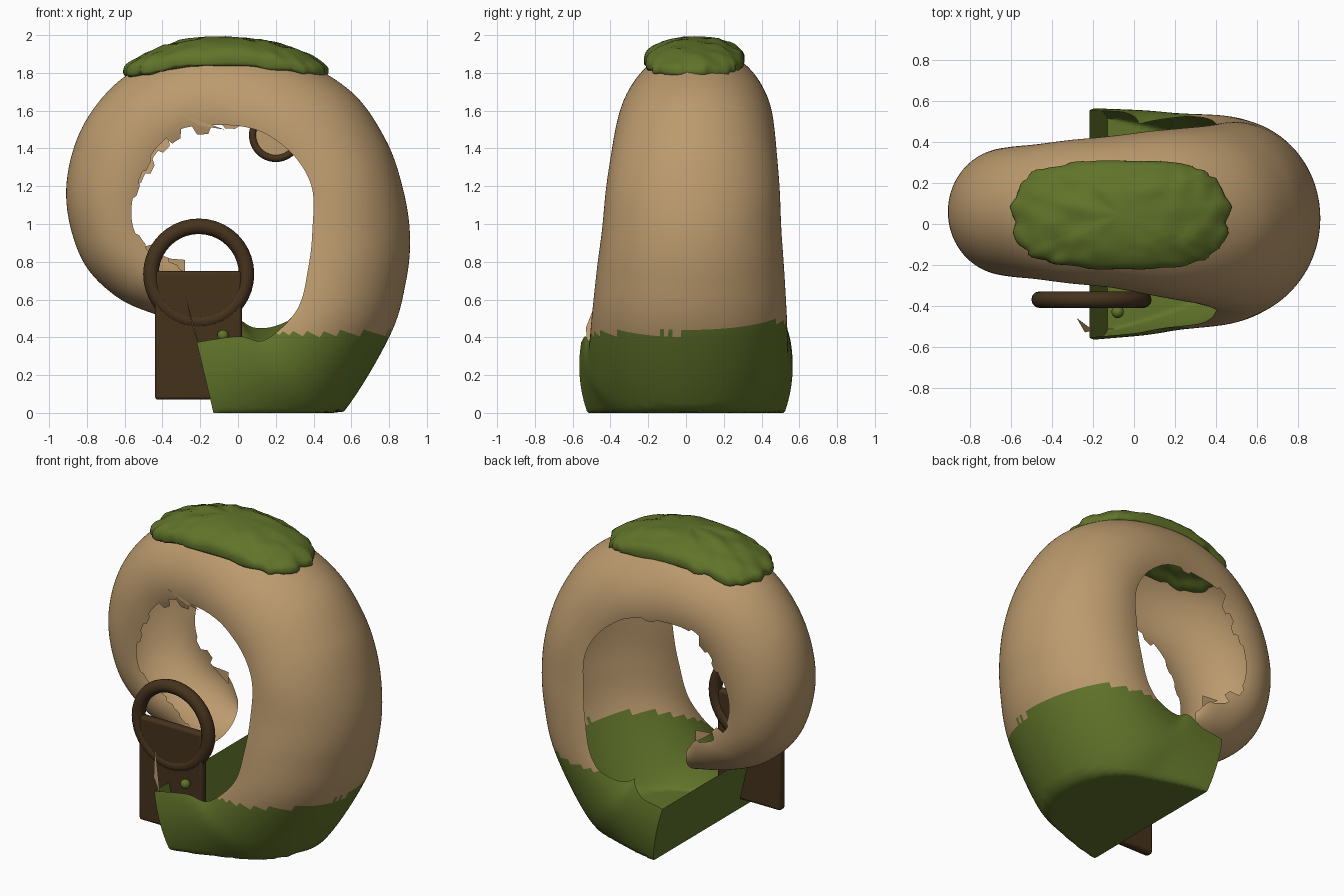
import bpy, bmesh, math, random
from mathutils import Vector, noise

random.seed(4)
cube = bpy.data.objects.get("Cube")
if cube:
    bpy.data.objects.remove(cube)


def material(name, rgb):
    mat = bpy.data.materials.new(name)
    mat.use_nodes = True
    mat.diffuse_color = (*rgb, 1)
    mat.node_tree.nodes["Principled BSDF"].inputs["Base Color"].default_value = (*rgb, 1)
    return mat


TAN = material("tan", (0.5, 0.325, 0.155))
GREEN = material("moss green", (0.12, 0.175, 0.023))
BROWN = material("dark brown", (0.06, 0.032, 0.012))


def finish(obj, name, *mats, angle=40):
    obj.name = name
    for mat in mats:
        obj.data.materials.append(mat)
    bpy.ops.object.select_all(action='DESELECT')
    obj.select_set(True)
    bpy.context.view_layer.objects.active = obj
    bpy.ops.object.shade_smooth_by_angle(angle=math.radians(angle))
    return obj


def from_bmesh(bm, name, *mats, **kw):
    mesh = bpy.data.meshes.new(name)
    bm.to_mesh(mesh)
    bm.free()
    obj = bpy.data.objects.new(name, mesh)
    bpy.context.collection.objects.link(obj)
    return finish(obj, name, *mats, **kw)


def signed_power(value, power):
    return math.copysign(abs(value) ** power, value)


# Curled shell sections: outer x, outer z, lip x, lip z, half width
# (the first ones reach below the ground and are cut off flat there)
SECTIONS = [
    (-.035, -.4, -.22, .38, .565), (.26, -.2, 0, .41, .55), (.53, -.03, .14, .39, .53),
    (.8, .4, .31, .55, .515), (.89, .7, .37, .78, .495), (.91, .95, .39, .97, .475),
    (.87, 1.2, .39, 1.18, .46), (.78, 1.45, .31, 1.34, .44), (.6, 1.7, .17, 1.46, .42),
    (.3, 1.87, .04, 1.51, .4), (-.1, 1.94, -.12, 1.52, .37), (-.4, 1.88, -.3, 1.5, .35),
    (-.65, 1.74, -.43, 1.4, .33), (-.84, 1.48, -.51, 1.26, .32), (-.91, 1.15, -.56, 1.1, .31),
    (-.83, .82, -.54, .95, .3), (-.65, .62, -.43, .82, .29), (-.43, .52, -.3, .76, .28),
    (-.2, .47, -.22, .66, .25)]
STEPS, RIBS = 9, 80
LAST = len(SECTIONS) - 1


def section_at(t):
    """Catmull-Rom blend of the section table."""
    i = min(int(t), LAST - 1)
    f = t - i
    p = [SECTIONS[max(0, min(LAST, i + k))] for k in (-1, 0, 1, 2)]
    return [b + f * ((c - a) + f * ((2 * a - 5 * b + 4 * c - d) + f * (3 * (b - c) + d - a))) / 2
            for a, b, c, d in zip(*p)]


bm = bmesh.new()
rows = []
tear = [0, 0]
for n in range(LAST * STEPS + 1):
    t = n / STEPS
    ox, oz, lx, lz, half = section_at(t)
    outer, lip = Vector((ox, 0, oz)), Vector((lx, 0, lz))
    centre = outer.lerp(lip, 1 / 1.2)
    shift = 0.06 * min(1, t / 10)
    # the far half of the lip is torn in coarse steps, the near back lip rises to a point
    if n % 4 == 0:
        tear = [random.choice((0, 0, 0, 3, 8, -4)) * (t > LAST / 2) for _ in range(2)]
    extra = (tear[0], tear[1] + 16 * max(0, 1 - abs(t - 1.7)))
    row = []
    for k in range(RIBS + 1):
        u = 2 * k / RIBS - 1
        phi = math.radians(u * (101 + extra[u > 0] * abs(u) ** 12))
        pos = centre + (outer - centre) * math.cos(phi)
        if pos.z < 0:
            pos = centre.lerp(pos, centre.z / (centre.z - pos.z))
        pos.y = shift + half * math.sin(phi)
        row.append(bm.verts.new(pos))
    rows.append(row)
for n, (a, b) in enumerate(zip(rows, rows[1:])):
    for k in range(RIBS):
        face = bm.faces.new((a[k], a[k + 1], b[k + 1], b[k]))
        mid = face.calc_center_median()
        edge = 0.42 + 0.12 * max(0, mid.y) + random.uniform(-.008, .008)
        face.material_index = int(n < LAST * STEPS / 2 and mid.z < edge)
cap = bm.faces.new(rows[0][::-1])
cap.material_index = 1
bmesh.ops.recalc_face_normals(bm, faces=bm.faces)
from_bmesh(bm, "curled_shell", TAN, GREEN, angle=50)

# Torn splinters standing on the shell's lips
for number, corners in enumerate([
        ((-.3, -.3, 1.58), (-.07, -.3, 1.5), (-.2, -.3, 1.52)),
        ((-.2, -.52, .34), (-.28, -.46, .63), (-.24, -.53, .45)),
        ((-.4, .3, .82), (-.28, .3, .81), (-.28, .3, .73))]):
    bm = bmesh.new()
    bm.faces.new([bm.verts.new(p) for p in corners])
    from_bmesh(bm, f"lip_splinter_{number + 1}", TAN)

# Lumpy moss cushion bent over the top
bm = bmesh.new()
bmesh.ops.create_uvsphere(bm, u_segments=80, v_segments=32, radius=1)
for v in bm.verts:
    reach = math.hypot(v.co.x, v.co.y) ** 0.6
    around = math.atan2(v.co.y, v.co.x)
    c, s = math.cos(around), math.sin(around)
    reach *= 1 + 0.05 * noise.noise(Vector((c * 6, s * 6, 0)))
    dx = 0.53 * reach * signed_power(c, 0.65)
    dy = 0.265 * reach * signed_power(s, 0.75)
    lump = 0.016 * noise.noise(Vector((dx * 12, dy * 12, v.co.z)))
    height = 0.064 * signed_power(v.co.z, 0.65)
    v.co = (dx - 0.065, dy + 0.045, 1.93 - 0.43 * dx * dx - 0.8 * dy * dy + height + lump)
from_bmesh(bm, "moss_cushion", GREEN, angle=60)

# Hanging plate with rounded edges
bpy.ops.mesh.primitive_cube_add(size=1, location=(-.21, -.375, .41))
plate = bpy.context.object
plate.scale = (.46, .055, .68)
bpy.ops.object.transform_apply(location=False, rotation=False, scale=True)
bevel = plate.modifiers.new("soft edges", 'BEVEL')
bevel.width, bevel.segments = 0.018, 3
finish(plate, "hanging_plate", BROWN)

# Large ring around the plate's top and small ring inside the curl
for name, spot, major, minor in (("large_ring", (-.208, -.37, .735), .253, .041),
                                 ("small_ring", (.2, -.1, 1.47), .122, .02)):
    bpy.ops.mesh.primitive_torus_add(location=spot, rotation=(math.pi / 2, 0, 0), major_radius=major,
                                     minor_radius=minor, major_segments=40, minor_segments=12)
    finish(bpy.context.object, name, BROWN, angle=60)
bpy.ops.mesh.primitive_cylinder_add(vertices=32, radius=.12, depth=.02, location=(.2, -.1, 1.47),
                                    rotation=(math.pi / 2, 0, 0))
finish(bpy.context.object, "small_ring_disc", TAN)

# Rivet
bpy.ops.mesh.primitive_uv_sphere_add(segments=20, ring_count=12, radius=.03, location=(-.08, -.43, .41))
finish(bpy.context.object, "rivet", GREEN, angle=60)
